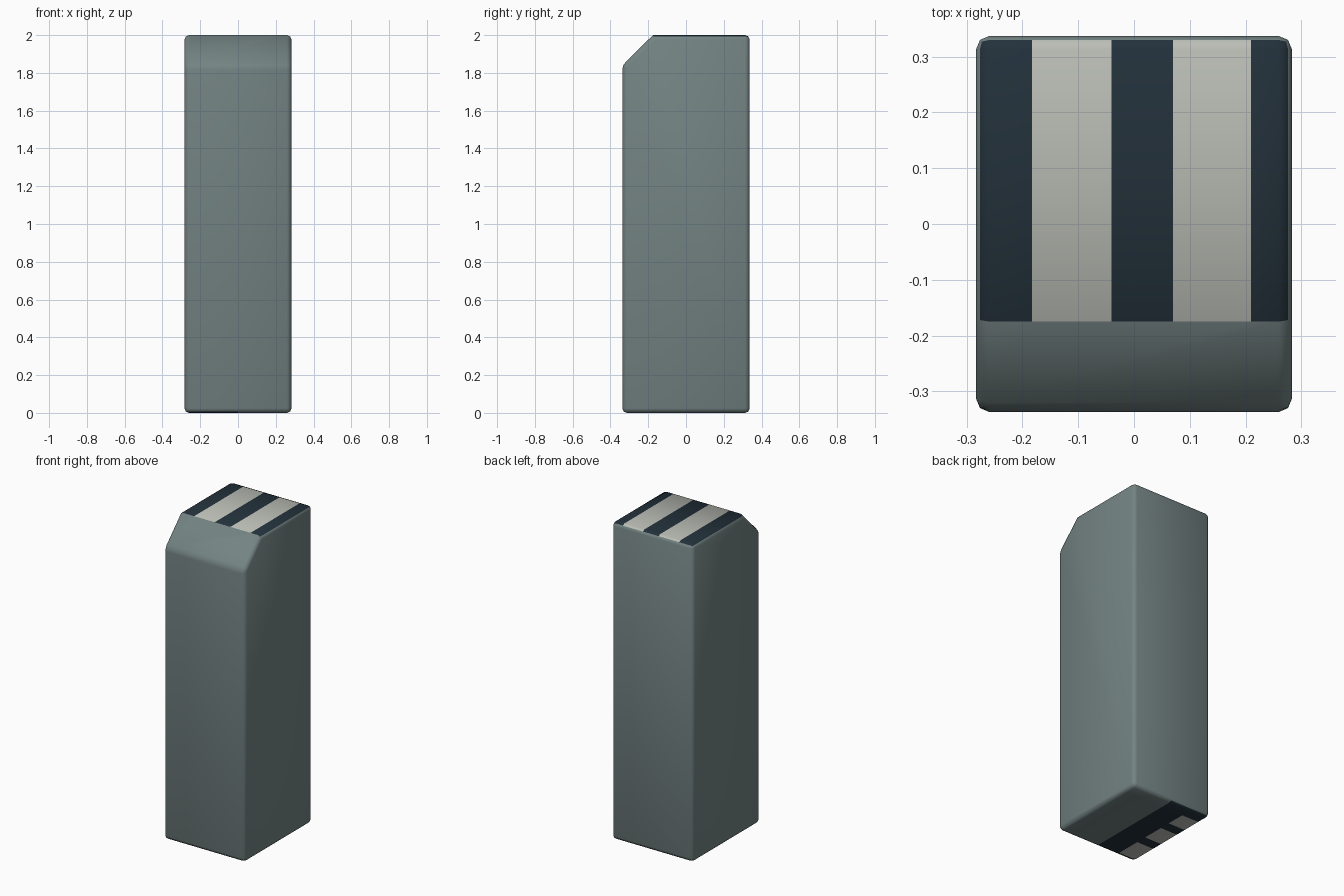
import bpy, bmesh, math
from mathutils import Vector

if "Cube" in bpy.data.objects:
    bpy.data.objects.remove(bpy.data.objects["Cube"])

HX, HY, H = 0.283, 0.337, 2.0


def material(name, rgb):
    m = bpy.data.materials.new(name)
    m.diffuse_color = (*rgb, 1)
    m.use_nodes = True
    m.node_tree.nodes["Principled BSDF"].inputs["Base Color"].default_value = m.diffuse_color
    return m


mats = [material("grey_green", (0.175, 0.228, 0.228)),
        material("dark_navy", (0.017, 0.031, 0.044)),
        material("pale_grey", (0.50, 0.515, 0.47))]

# Side profile (y, z) with the sloped front top, extruded across x
profile = [(-HY, 0), (HY, 0), (HY, H), (-0.175, H), (-HY, 1.84)]
bm = bmesh.new()
face = bm.faces.new([bm.verts.new((-HX, y, z)) for y, z in profile])
ext = bmesh.ops.extrude_face_region(bm, geom=[face])
bmesh.ops.translate(bm, vec=(2 * HX, 0, 0),
                    verts=[g for g in ext["geom"] if isinstance(g, bmesh.types.BMVert)])
bmesh.ops.recalc_face_normals(bm, faces=bm.faces)


# Rounded edges, leaving the crease between top and slope crisp
def is_crease(e):
    return all(abs(v.co.y + 0.175) < 1e-4 and v.co.z > 1.99 for v in e.verts)


bmesh.ops.bevel(bm, geom=[e for e in bm.edges if not is_crease(e)], offset=0.024,
                offset_type='OFFSET', segments=2, profile=0.5, affect='EDGES')
bm.normal_update()


def cut(sign, axis, value):
    """Slice only the faces pointing up (sign 1) or down (sign -1)."""
    bm.normal_update()
    faces = [f for f in bm.faces if f.normal.z * sign > 0.8]
    geom = set(faces)
    for f in faces:
        geom.update(f.edges)
        geom.update(f.verts)
    co, no = Vector(), Vector()
    co[axis], no[axis] = value, 1
    bmesh.ops.bisect_plane(bm, geom=list(geom), plane_co=co, plane_no=no, dist=1e-5)


# Stripes on the top, patches under the base
top_light = [(-0.183, -0.04), (0.07, 0.21)]
base_light = [(-0.31, -0.15), (-0.08, 0.06), (0.13, 0.25)]
for a, b in top_light:
    cut(1, 0, a)
    cut(1, 0, b)
for x in (0.0, -0.15):
    cut(-1, 0, x)
for a, b in base_light:
    cut(-1, 1, a)
    cut(-1, 1, b)
bm.normal_update()


def inside(v, bands):
    return any(a < v < b for a, b in bands)


for f in bm.faces:
    f.smooth = True
    c = f.calc_center_median()
    if f.normal.z > 0.8:
        f.material_index = 2 if inside(c.x, top_light) else 1
    elif f.normal.z < -0.8 and c.x < 0:
        f.material_index = 2 if c.x < -0.15 and inside(c.y, base_light) else 1

mesh = bpy.data.meshes.new("pillar")
bm.to_mesh(mesh)
bm.free()
for m in mats:
    mesh.materials.append(m)
pillar = bpy.data.objects.new("pillar", mesh)
bpy.context.collection.objects.link(pillar)
bpy.context.view_layer.objects.active = pillar
pillar.select_set(True)
bpy.ops.object.shade_smooth_by_angle(angle=math.radians(50))
